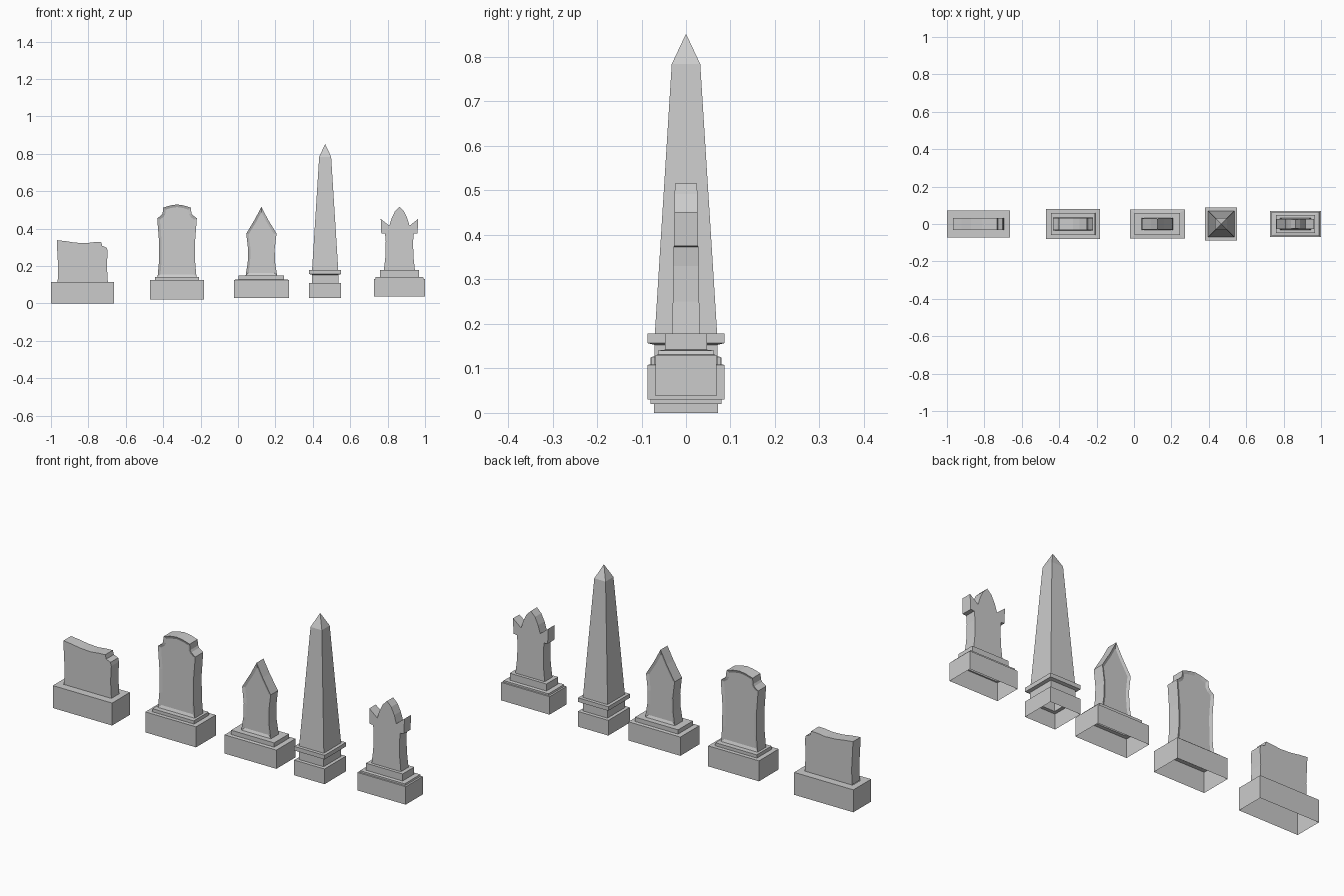
import bpy, bmesh


def finish(name, bm):
    bmesh.ops.recalc_face_normals(bm, faces=bm.faces)
    mesh = bpy.data.meshes.new(name)
    bm.to_mesh(mesh)
    bm.free()
    obj = bpy.data.objects.new(name, mesh)
    bpy.context.collection.objects.link(obj)
    return obj


def stepped(name, cx, levels, tip=None):
    """Open-bottomed stack of rectangular rings (half x, half y, z)."""
    bm = bmesh.new()
    prev = None
    for hx, hy, z in levels:
        ring = [bm.verts.new((cx + sx * hx, sy * hy, z))
                for sx, sy in ((-1, -1), (1, -1), (1, 1), (-1, 1))]
        if prev:
            for i in range(4):
                j = (i + 1) % 4
                bm.faces.new((prev[i], prev[j], ring[j], ring[i]))
        prev = ring
    if tip:
        t = bm.verts.new((cx, 0, tip))
        for i in range(4):
            bm.faces.new((prev[i], prev[(i + 1) % 4], t))
    return finish(name, bm)


def slab(name, cx, pts, d0, d1, panel=0):
    """Upright outline from bottom left round to bottom right, open below.
    Half depth goes from d0 at the foot to d1 at the top."""
    bm = bmesh.new()
    z0, z1 = pts[0][1], max(p[1] for p in pts)

    def side(s):
        return [bm.verts.new((cx + x, s * (d0 + (d1 - d0) * (z - z0) / (z1 - z0)), z))
                for x, z in pts]
    front, back = side(-1), side(1)
    for i in range(len(pts) - 1):
        bm.faces.new((front[i], front[i + 1], back[i + 1], back[i]))
    faces = [bm.faces.new(front[::-1]), bm.faces.new(back)]
    bmesh.ops.recalc_face_normals(bm, faces=bm.faces)
    # sunken panel on both faces
    if panel:
        for f in faces:
            bmesh.ops.inset_region(bm, faces=[f], thickness=panel, depth=0,
                                   use_even_offset=True, use_boundary=True)
            shift = 0.006 if f.calc_center_median().y < 0 else -0.006
            for v in f.verts:
                v.co.y += shift
    return finish(name, bm)


def mirrored(half):
    """Complete a left half outline whose last point is on the axis."""
    return half + [(-x, z) for x, z in reversed(half) if abs(x) > 1e-6]


# worn, broken stone
stepped("broken_stone_base", -0.832, [
    (0.168, 0.072, 0), (0.168, 0.072, 0.115), (0.135, 0.032, 0.115)])
slab("broken_stone_slab", -0.832, [
    (-0.132, 0.115), (-0.130, 0.20), (-0.135, 0.29), (-0.137, 0.338),
    (-0.09, 0.333), (-0.04, 0.325), (0.02, 0.322), (0.06, 0.327),
    (0.10, 0.329), (0.106, 0.308), (0.13, 0.298), (0.135, 0.28),
    (0.131, 0.20), (0.136, 0.115)], 0.032, 0.031)

# round-headed stone with shoulders
stepped("shouldered_stone_base", -0.326, [
    (0.144, 0.08, 0.02), (0.144, 0.08, 0.125), (0.119, 0.06, 0.125),
    (0.117, 0.06, 0.141), (0.104, 0.034, 0.141)])
slab("shouldered_stone_slab", -0.326, mirrored([
    (-0.104, 0.141), (-0.097, 0.22), (-0.097, 0.34), (-0.106, 0.455),
    (-0.083, 0.472), (-0.077, 0.482), (-0.074, 0.512), (-0.035, 0.524),
    (0, 0.529)]), 0.034, 0.032, 0.014)

# pointed stone
stepped("pointed_stone_base", 0.125, [
    (0.147, 0.077, 0.03), (0.147, 0.077, 0.126), (0.122, 0.06, 0.128),
    (0.122, 0.06, 0.15), (0.084, 0.032, 0.15)])
slab("pointed_stone_slab", 0.125, mirrored([
    (-0.084, 0.15), (-0.073, 0.22), (-0.071, 0.29), (-0.081, 0.373),
    (-0.035, 0.449), (0, 0.516)]), 0.032, 0.028, 0.013)

# obelisk, pedestal to tip in one stack
stepped("obelisk", 0.466, [
    (0.086, 0.087, 0.03), (0.086, 0.087, 0.108), (0.07, 0.071, 0.109),
    (0.07, 0.071, 0.153), (0.086, 0.087, 0.157), (0.086, 0.087, 0.178),
    (0.07, 0.07, 0.178), (0.032, 0.032, 0.784)], tip=0.852)

# crowned stone with two ears
stepped("crowned_stone_base", 0.863, [
    (0.137, 0.069, 0.038), (0.137, 0.069, 0.13), (0.129, 0.063, 0.131),
    (0.127, 0.063, 0.14), (0.104, 0.047, 0.142), (0.104, 0.047, 0.178),
    (0.083, 0.031, 0.178)])
slab("crowned_stone_slab", 0.863, mirrored([
    (-0.083, 0.178), (-0.075, 0.25), (-0.073, 0.33), (-0.077, 0.373),
    (-0.097, 0.375), (-0.1, 0.452), (-0.054, 0.415), (-0.042, 0.455),
    (-0.024, 0.492), (0, 0.516)]), 0.031, 0.025)
